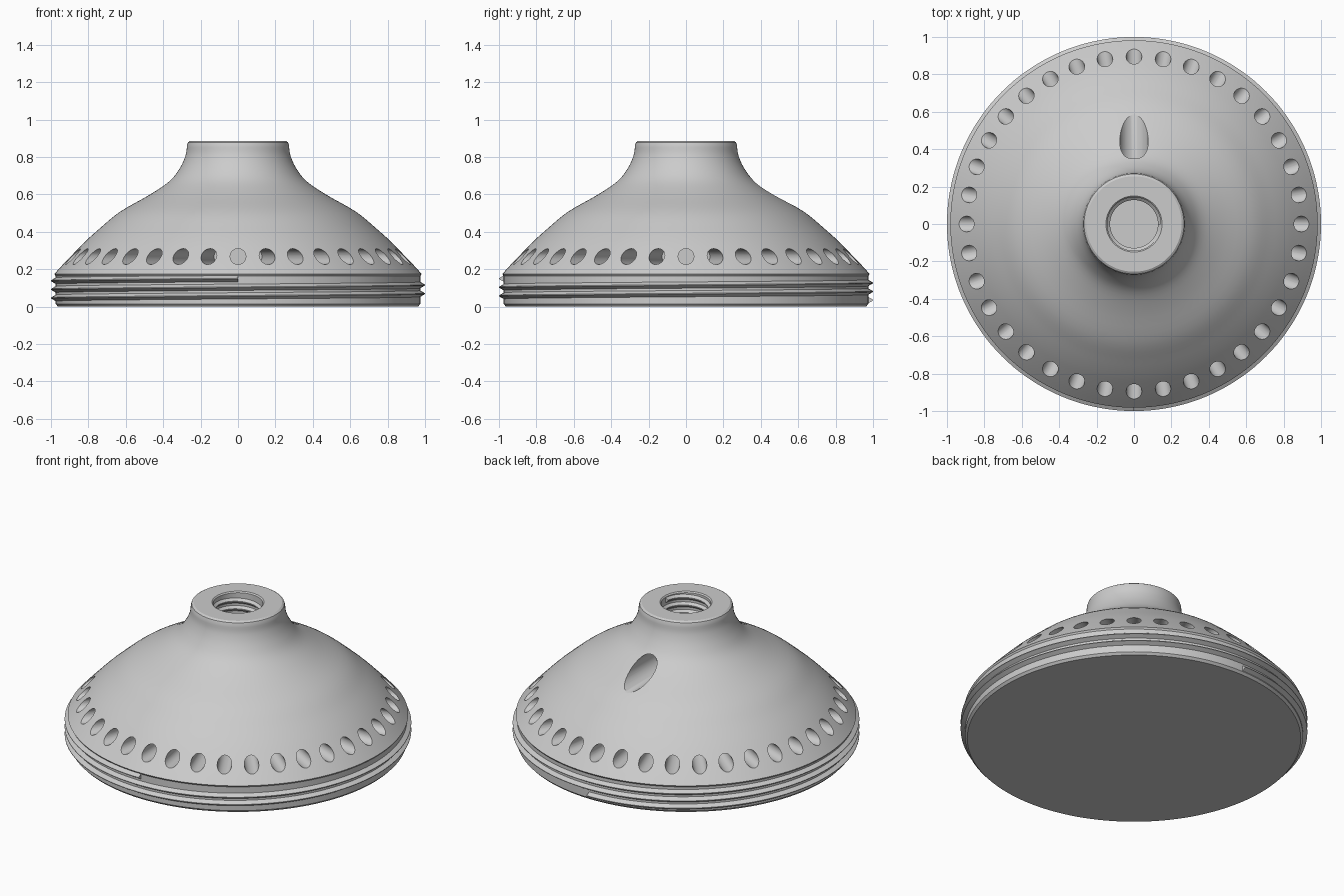
import bpy, bmesh, math
from mathutils import Matrix, Vector

cube = bpy.data.objects.get("Cube")
if cube:
    bpy.data.objects.remove(cube)

grey = bpy.data.materials.new("light_grey")
grey.use_nodes = True
colour = (0.6, 0.6, 0.6, 1)
grey.diffuse_color = colour
grey.node_tree.nodes["Principled BSDF"].inputs["Base Color"].default_value = colour


def make_object(name, bm):
    bmesh.ops.recalc_face_normals(bm, faces=bm.faces)
    mesh = bpy.data.meshes.new(name)
    bm.to_mesh(mesh)
    bm.free()
    mesh.materials.append(grey)
    obj = bpy.data.objects.new(name, mesh)
    bpy.context.collection.objects.link(obj)
    return obj


def activate(obj):
    bpy.ops.object.select_all(action='DESELECT')
    obj.select_set(True)
    bpy.context.view_layer.objects.active = obj


def smooth(obj, degrees=30):
    activate(obj)
    bpy.ops.object.shade_smooth_by_angle(angle=math.radians(degrees))


def spline(points, steps=4):
    """Catmull-Rom curve through the points."""
    pts = [Vector(p) for p in points]
    pts = [2 * pts[0] - pts[1]] + pts + [2 * pts[-1] - pts[-2]]
    out = []
    for a, b, c, d in zip(pts, pts[1:], pts[2:], pts[3:]):
        for i in range(steps):
            t = i / steps
            out.append(0.5 * (2 * b + (c - a) * t + (2 * a - 5 * b + 4 * c - d) * t**2
                              + (3 * b - a - 3 * c + d) * t**3))
    return [tuple(p) for p in out] + [tuple(points[-1])]


def lathe(name, profile, segments=144):
    bm = bmesh.new()
    verts = [bm.verts.new((r, 0, z)) for r, z in profile]
    edges = [bm.edges.new(pair) for pair in zip(verts, verts[1:])]
    bmesh.ops.spin(bm, geom=verts + edges, cent=(0, 0, 0), axis=(0, 0, 1),
                   angle=2 * math.pi, steps=segments)
    bmesh.ops.remove_doubles(bm, verts=bm.verts, dist=0.0001)
    return make_object(name, bm)


def helix(name, section, start, turns, z0, pitch, segments):
    """Sweep a small (radius, height) section along a rising helix."""
    bm = bmesh.new()
    count = round(turns * segments)
    rings = []
    for i in range(count + 1):
        a = start + 2 * math.pi * i / segments
        z = z0 + pitch * i / segments
        rings.append([bm.verts.new((r * math.cos(a), r * math.sin(a), z + dz))
                      for r, dz in section])
    n = len(section)
    for low, high in zip(rings, rings[1:]):
        for j in range(n):
            k = (j + 1) % n
            bm.faces.new((low[j], low[k], high[k], high[j]))
    bm.faces.new(rings[0])
    bm.faces.new(rings[-1])
    obj = make_object(name, bm)
    smooth(obj)
    return obj


def drill(bm, angle, radius, r_in, r_out, z, segments):
    """Horizontal cylinder pointing outward at the given angle."""
    place = (Matrix.Rotation(angle, 4, 'Z')
             @ Matrix.Translation(((r_in + r_out) / 2, 0, z))
             @ Matrix.Rotation(math.pi / 2, 4, 'Y'))
    bmesh.ops.create_cone(bm, cap_ends=True, segments=segments, radius1=radius,
                          radius2=radius, depth=r_out - r_in, matrix=place)


# Bell body: flat underside, threaded rim, flared dome, neck and blind bore
dome = spline([(0.982, 0.175), (0.93, 0.232), (0.87, 0.295), (0.81, 0.355),
               (0.735, 0.422), (0.63, 0.508), (0.47, 0.6), (0.365, 0.672),
               (0.31, 0.742), (0.28, 0.81), (0.272, 0.865)])
base = [(0, 0), (0.962, 0), (0.975, 0.014), (0.975, 0.165)]
lip = [(0.267, 0.879), (0.255, 0.887), (0.15, 0.887), (0.143, 0.88)]
body = lathe("bell_body", base + dome + lip + [(0.143, 0.5), (0, 0.5)])

# Ring of radial holes and the larger hole at the back
bm = bmesh.new()
for i in range(36):
    drill(bm, math.radians(10 * i), 0.042, 0.5, 1.1, 0.268, 32)
drill(bm, math.pi / 2, 0.076, 0.2, 0.8, 0.612, 48)
cutter = make_object("hole_cutter", bm)
cutter.hide_render = True
cut = body.modifiers.new("holes", 'BOOLEAN')
cut.operation = 'DIFFERENCE'
cut.solver = 'EXACT'
cut.object = cutter
activate(body)
bpy.ops.object.modifier_apply(modifier=cut.name)
bpy.data.objects.remove(cutter)
smooth(body)

# Outer thread runs from the back up to a square end at the front
helix("outer_thread", [(0.968, -0.021), (1.0, -0.002), (1.0, 0.002), (0.968, 0.021)],
      math.pi / 2, 2.5, 0.035, 0.046, 144)

# Inner thread of the bore
helix("bore_thread", [(0.148, -0.021), (0.128, -0.003), (0.128, 0.003), (0.148, 0.021)],
      0, 7, 0.525, 0.048, 64)
